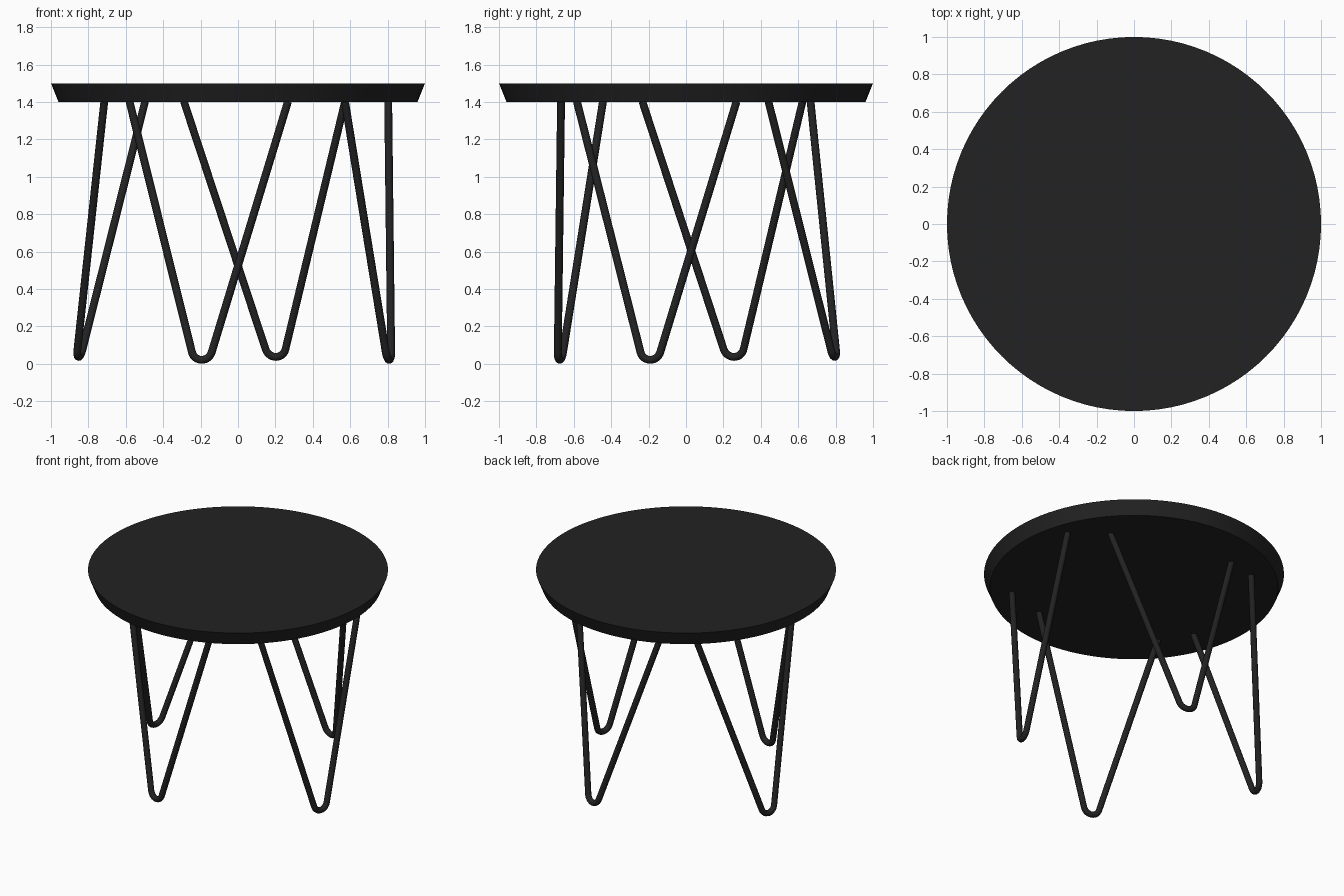
import bpy, math
from mathutils import Vector

if "Cube" in bpy.data.objects:
    bpy.data.objects.remove(bpy.data.objects["Cube"])

black = bpy.data.materials.new("black")
black.diffuse_color = (0.016, 0.016, 0.016, 1)
black.use_nodes = True
black.node_tree.nodes["Principled BSDF"].inputs["Base Color"].default_value = black.diffuse_color


def finish(obj):
    obj.data.materials.clear()
    obj.data.materials.append(black)
    bpy.ops.object.select_all(action='DESELECT')
    obj.select_set(True)
    bpy.context.view_layer.objects.active = obj
    bpy.ops.object.shade_smooth_by_angle(angle=math.radians(40))


# Round table top with an undercut edge
bpy.ops.mesh.primitive_cone_add(vertices=96, radius1=0.96, radius2=1.0,
                                depth=0.1, location=(0, 0, 1.45))
top = bpy.context.object
top.name = "table_top"
finish(top)

ROD = 0.021    # rod radius
BEND = 0.057   # centreline radius of the foot bend


def hairpin_leg(name, foot, top_a, top_b, base_z):
    a, b = Vector((*top_a, 1.402)), Vector((*top_b, 1.402))
    centre = Vector((*foot, base_z + ROD + BEND))
    u = (b - a).normalized()
    v = (a + b) / 2 - centre
    v = (v - u * v.dot(u)).normalized()
    # tangent angle of each straight rod to the bend

    def tangent(p):
        d = p - centre
        return math.atan2(d.dot(v), d.dot(u)), math.acos(BEND / d.length)
    ang_a, da = tangent(a)
    ang_b, db = tangent(b)
    start, end = ang_a + da, ang_b - db + 2 * math.pi
    n = 14
    pts = [a]
    for i in range(n + 1):
        t = start + (end - start) * i / n
        pts.append(centre + BEND * (u * math.cos(t) + v * math.sin(t)))
    pts.append(b)

    curve = bpy.data.curves.new(name, 'CURVE')
    curve.dimensions = '3D'
    curve.bevel_depth = ROD
    curve.bevel_resolution = 4
    curve.use_fill_caps = True
    spline = curve.splines.new('POLY')
    spline.points.add(len(pts) - 1)
    for sp, p in zip(spline.points, pts):
        sp.co = (*p, 1)
    obj = bpy.data.objects.new(name, curve)
    bpy.context.collection.objects.link(obj)
    bpy.ops.object.select_all(action='DESELECT')
    obj.select_set(True)
    bpy.context.view_layer.objects.active = obj
    bpy.ops.object.convert(target='MESH')
    finish(bpy.context.object)


# Four hairpin legs: foot, two top ends, lowest height
hairpin_leg("front_leg", (-0.193, -0.67), (-0.58, -0.444), (0.267, -0.668), 0.0)
hairpin_leg("right_leg", (0.803, -0.19), (0.572, -0.583), (0.803, 0.27), 0.0)
hairpin_leg("back_leg", (0.20, 0.785), (0.572, 0.441), (-0.289, 0.666), 0.015)
hairpin_leg("left_leg", (-0.842, 0.254), (-0.497, 0.623), (-0.715, -0.233), 0.015)
